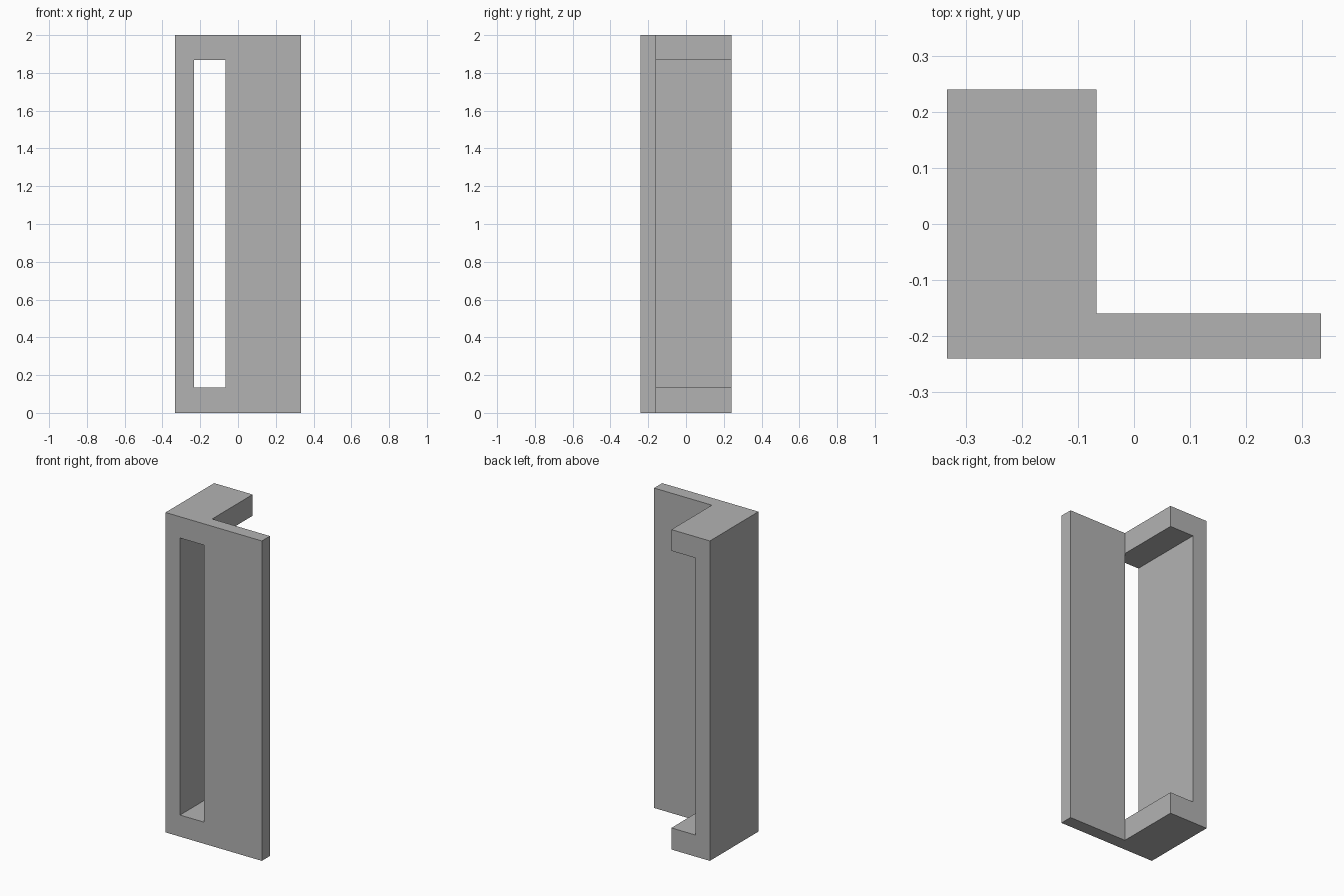
import bpy
import bmesh
import math
from mathutils import Vector

cube = bpy.data.objects.get("Cube")
if cube:
    bpy.data.objects.remove(cube, do_unlink=True)

# Material
grey = bpy.data.materials.new("plain grey")
grey.use_nodes = True
colour = (0.45, 0.45, 0.45, 1.0)
grey.diffuse_color = colour
grey.node_tree.nodes["Principled BSDF"].inputs["Base Color"].default_value = colour

# Planes dividing the bracket: side wall / slot / front plate, plate / depth, ends / middle
xs = (-0.333, -0.233, -0.067, 0.333)
ys = (-0.24, -0.16, 0.24)
zs = (0.0, 0.135, 1.867, 2.0)


def solid(i, j, k):
    """Side wall, two end blocks and a thin front plate; the slot stays open."""
    if not (0 <= i < 3 and 0 <= j < 2 and 0 <= k < 3):
        return False
    side_wall = i == 0
    end_block = i == 1 and k != 1
    front_plate = i == 2 and j == 0
    return side_wall or end_block or front_plate


# One welded shell: a face wherever a solid cell meets empty space
bm = bmesh.new()
corners = {}


def corner(index):
    if index not in corners:
        i, j, k = index
        corners[index] = bm.verts.new(Vector((xs[i], ys[j], zs[k])))
    return corners[index]


for cell in [(i, j, k) for i in range(3) for j in range(2) for k in range(3)]:
    if not solid(*cell):
        continue
    for axis in range(3):
        for side in (0, 1):
            neighbour = list(cell)
            neighbour[axis] += 2 * side - 1
            if solid(*neighbour):
                continue
            loop = []
            for a, b in ((0, 0), (1, 0), (1, 1), (0, 1)):
                index = list(cell)
                index[axis] += side
                index[(axis + 1) % 3] += a
                index[(axis + 2) % 3] += b
                loop.append(corner(tuple(index)))
            bm.faces.new(loop if side else loop[::-1])

# Merge flat neighbouring faces
bmesh.ops.dissolve_limit(bm, angle_limit=math.radians(1),
                         verts=bm.verts[:], edges=bm.edges[:])
mesh = bpy.data.meshes.new("slotted_bracket")
bm.to_mesh(mesh)
bm.free()
mesh.materials.append(grey)
bracket = bpy.data.objects.new("slotted_bracket", mesh)
bpy.context.collection.objects.link(bracket)
